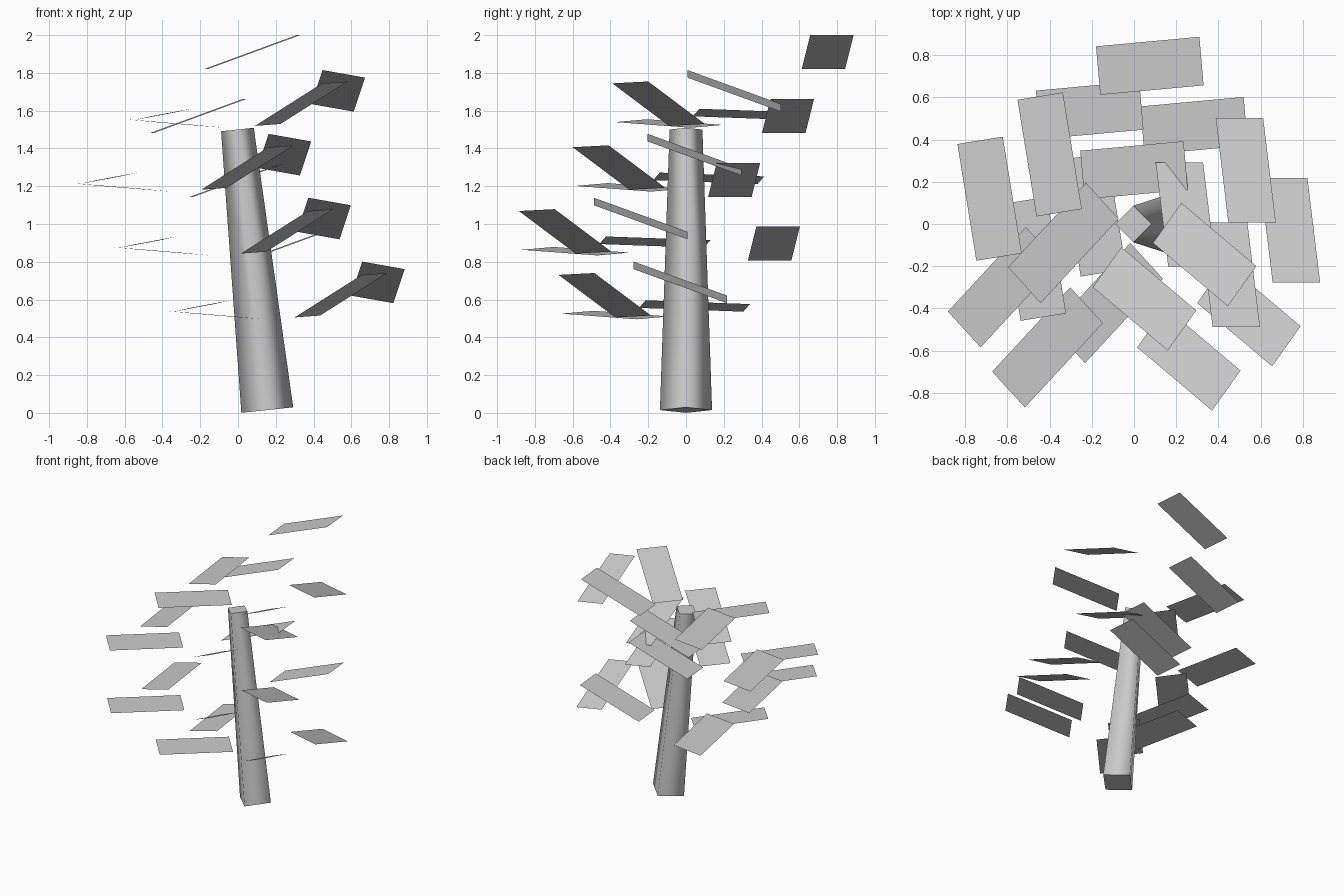
import bpy
import bmesh
import math
from mathutils import Matrix, Vector

cube = bpy.data.objects.get("Cube")
if cube:
    bpy.data.objects.remove(cube, do_unlink=True)

# One plain grey for the whole tree
GREY = (0.6, 0.6, 0.6, 1.0)
grey = bpy.data.materials.new("plain_grey")
grey.use_nodes = True
grey.diffuse_color = GREY
bsdf = next(n for n in grey.node_tree.nodes if n.type == "BSDF_PRINCIPLED")
bsdf.inputs["Base Color"].default_value = GREY


def add_object(name, bm):
    mesh = bpy.data.meshes.new(name)
    bm.to_mesh(mesh)
    bm.free()
    mesh.materials.append(grey)
    obj = bpy.data.objects.new(name, mesh)
    bpy.context.collection.objects.link(obj)
    return obj


# Leaning four-sided trunk, smooth sides and flat caps
base, tip = Vector((0.155, 0, 0.015)), Vector((-0.003, 0, 1.5))
axis = tip - base
lean = Matrix.Rotation(math.atan2(axis.x, axis.z), 4, "Y")
bm = bmesh.new()
bmesh.ops.create_cone(bm, cap_ends=True, segments=4, radius1=0.138, radius2=0.087,
                      depth=axis.length)
# Turn the corners onto the x and y axes
corner = min(bm.verts, key=lambda v: v.co.z).co
turn = Matrix.Rotation(-math.atan2(corner.y, corner.x), 4, "Z")
bm.transform(Matrix.Translation((base + tip) / 2) @ lean @ turn)
for face in bm.faces:
    face.smooth = abs(face.normal.dot(axis.normalized())) < 0.5
add_object("trunk", bm)

# Each leaf panel: centre in the top whorl, long edge, short edge
LEAVES = {
    "back_leaf": ((0.0375, 0.5025, 1.91), (0.49, 0.045, 0.18), (-0.02, 0.23, 0)),
    "front_left_leaf": ((0.2975, -0.3925, 1.637), (0.355, -0.3, 0.225), (0.135, 0.19, 0.01)),
    "left_leaf": ((0.4925, 0.0075, 1.705), (0.06, -0.495, 0.18), (0.225, 0, -0.04)),
    "front_right_leaf": ((-0.3725, -0.3375, 1.532), (0.37, 0.4, -0.03), (-0.155, 0.17, 0.015)),
    "right_leaf": ((-0.4375, 0.0825, 1.58), (0.09, -0.553, 0.02), (0.215, 0.035, 0.04)),
}
LEVEL_STEP = 0.338
sway = Vector((0.0375, 0.2475, 0))

# Four whorls, each lower and shifted a quarter turn around the trunk
for level in range(4):
    shift = Matrix.Rotation(level * math.pi / 2, 3, "Z") @ sway
    shift.z = -LEVEL_STEP * level
    for name, (centre, long_edge, short_edge) in LEAVES.items():
        u, v = Vector(long_edge), Vector(short_edge)
        frame = Matrix((u, v, u.cross(v).normalized())).transposed().to_4x4()
        bm = bmesh.new()
        bmesh.ops.create_grid(bm, x_segments=1, y_segments=1, size=0.5)
        bm.transform(Matrix.Translation(Vector(centre) + shift) @ frame)
        bm.normal_update()
        add_object(f"{name}_{level + 1}", bm)
